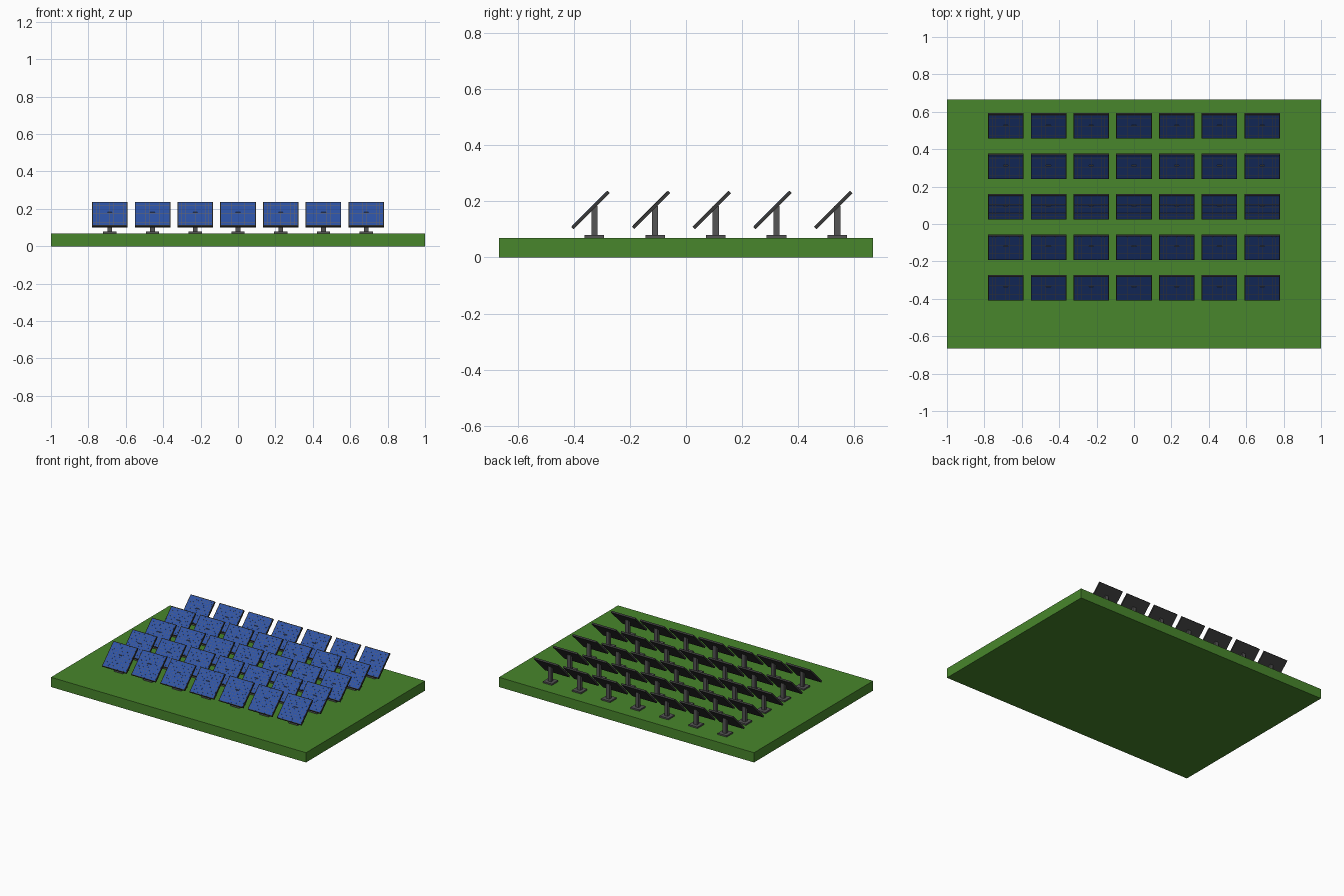
import bpy, bmesh
from math import radians
from mathutils import Matrix, Vector

if "Cube" in bpy.data.objects:
    bpy.data.objects.remove(bpy.data.objects["Cube"])


def material(name, rgb):
    m = bpy.data.materials.new(name)
    m.diffuse_color = (*rgb, 1)
    m.use_nodes = True
    m.node_tree.nodes["Principled BSDF"].inputs["Base Color"].default_value = m.diffuse_color
    return m


grass = material("grass_green", (0.065, 0.24, 0.025))
blue = material("cell_blue", (0.025, 0.085, 0.38))
dark = material("frame_dark", (0.04, 0.04, 0.04))
tan = material("grid_line", (0.13, 0.12, 0.13))
steel = material("steel_grey", (0.09, 0.09, 0.09))


def boxes_mesh(name, boxes, mat):
    """One mesh from (centre, size) boxes."""
    bm = bmesh.new()
    for centre, size in boxes:
        bmesh.ops.create_cube(bm, size=1, matrix=Matrix.Translation(centre)
                              @ Matrix.Diagonal((*size, 1)))
    me = bpy.data.meshes.new(name)
    bm.to_mesh(me)
    bm.free()
    me.materials.append(mat)
    return me


def place(name, mesh, loc=(0, 0, 0), tilt=0):
    ob = bpy.data.objects.new(name, mesh)
    ob.location = loc
    ob.rotation_euler.x = tilt
    bpy.context.collection.objects.link(ob)
    return ob


GROUND = 0.069
W, L, T = 0.19, 0.182, 0.012      # panel width, length, thickness
RIM = 0.005
COLS, ROWS = 10, 8                # cells per panel

# Grass slab
place("grass_slab", boxes_mesh("grass_slab", [((0, 0, GROUND / 2), (2, 1.333, GROUND))], grass))

# Stand: foot plate and square post
stand = boxes_mesh("stand", [
    ((0, 0, GROUND + 0.004), (0.07, 0.07, 0.012)),
    ((0, 0, (GROUND + 0.184) / 2), (0.026, 0.022, 0.184 - GROUND))], steel)

# Panel: backing frame, glass face, thin grid lines
frame = boxes_mesh("panel_frame", [((0, 0, 0), (W, L, T))], dark)
iw, il = W - 2 * RIM, L - 2 * RIM
glass = boxes_mesh("panel_glass", [((0, 0, T / 2), (iw, il, 0.001))], blue)
lines = [((iw * (i / COLS - 0.5), 0, T / 2), (0.0012, il, 0.0016)) for i in range(1, COLS)]
lines += [((0, il * (j / ROWS - 0.5), T / 2), (iw, 0.0012, 0.0016)) for j in range(1, ROWS)]
grid = boxes_mesh("panel_grid", lines, tan)

# Array of 5 rows by 7 columns
for r in range(5):
    for c in range(7):
        x, y = (c - 3) * 0.2285, -0.3265 + r * 0.2163
        place(f"stand_{r}_{c}", stand, (x, y, 0))
        for part, me in (("frame", frame), ("glass", glass), ("grid", grid)):
            place(f"panel_{part}_{r}_{c}", me, (x, y - 0.014, 0.169), radians(45))
